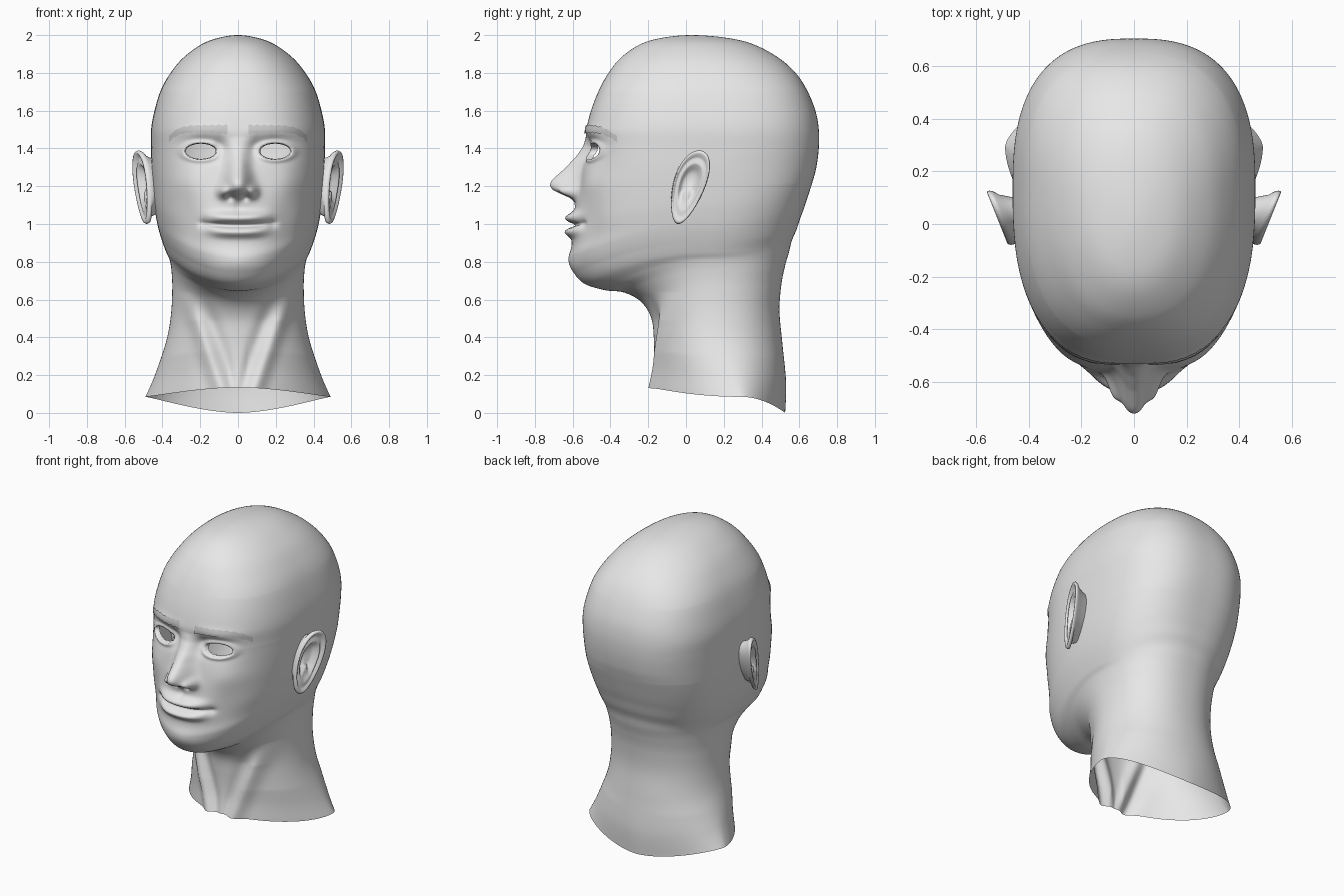
import bpy, bmesh, math
from mathutils import Vector
from mathutils.bvhtree import BVHTree

if "Cube" in bpy.data.objects:
    bpy.data.objects.remove(bpy.data.objects["Cube"])

def material(name, v):
    m = bpy.data.materials.new(name)
    m.diffuse_color = (v, v, v, 1)
    m.use_nodes = True
    m.node_tree.nodes["Principled BSDF"].inputs["Base Color"].default_value = m.diffuse_color
    return m

skin = material("light grey skin", 0.8)
hair = material("mid grey brow", 0.6)

def finish(bm, name, mat):
    me = bpy.data.meshes.new(name)
    bm.to_mesh(me)
    ob = bpy.data.objects.new(name, me)
    bpy.context.collection.objects.link(ob)
    me.materials.append(mat)
    for p in me.polygons:
        p.use_smooth = True
    return ob

def table(pts, v):
    """Linear look-up in a short table of (key, value)."""
    if v <= pts[0][0]:
        return pts[0][1]
    for (a, p), (b, q) in zip(pts, pts[1:]):
        if v <= b:
            return p + (q - p) * (v - a) / (b - a)
    return pts[-1][1]

def gauss(x, z, cx, cz, rx, rz):
    return math.exp(-((x - cx) / rx) ** 2 - ((z - cz) / rz) ** 2)

def catmull(p0, p1, p2, p3, t):
    return [0.5 * (2 * b + (c - a) * t + (2 * a - 5 * b + 4 * c - d) * t * t
                   + (3 * b - a - 3 * c + d) * t ** 3)
            for a, b, c, d in zip(p0, p1, p2, p3)]

# Tilted rings of neck and jaw: front z, front y, side z, half width, side y, back z, back y
NECK = [
    (.135, -.185, .085, .49, .29, .0, .525), (.25, -.17, .2, .44, .25, .16, .53),
    (.39, -.17, .38, .38, .18, .37, .51), (.505, -.185, .52, .355, .16, .54, .495),
    (.59, -.24, .66, .348, .15, .68, .505), (.638, -.33, .75, .352, .14, .78, .525),
    (.65, -.43, .81, .362, .12, .85, .545), (.685, -.54, .85, .38, .1, .91, .56),
    (.75, -.597, .91, .402, .1, .97, .585), (.82, -.615, .97, .42, .1, 1.03, .605),
    (.89, -.605, 1.03, .433, .1, 1.09, .627), (1.0, -.6, 1.11, .445, .1, 1.16, .65),
    (1.15, -.578, 1.21, .453, .1, 1.23, .672)]
# Level rings of the skull: z, front y, half width, side y, back y
SKULL = [
    (1.3, -.55, .458, .1, .69), (1.4, -.533, .46, .12, .703), (1.5, -.527, .46, .13, .703),
    (1.6, -.503, .442, .13, .685), (1.71, -.46, .408, .13, .64), (1.8, -.41, .357, .12, .58),
    (1.88, -.345, .29, .1, .49), (1.95, -.245, .195, .07, .36), (1.985, -.13, .105, .05, .22),
    (2.0, .03, .0, .03, .03), (1.985, .22, -.105, .05, -.13)]
KEYS = NECK + [(z, yf, z, w, ym, z, yb) for z, yf, w, ym, yb in SKULL]
EYE = (.197, 1.385, .085, .043)

def eye_r(x, z):
    return math.hypot((abs(x) - EYE[0]) / EYE[2], (z - EYE[1]) / EYE[3])

NOSE_H = [(1.09, 0), (1.12, .012), (1.14, .04), (1.165, .1), (1.185, .14), (1.21, .155),
          (1.235, .145), (1.3, .085), (1.36, .042), (1.41, .014), (1.46, 0)]
NOSE_W = [(1.12, .085), (1.2, .07), (1.3, .056), (1.42, .05)]

def relief(x, z):
    """Outward height of the facial features."""
    X = abs(x)
    if z < .66:  # neck tendons running from ear to collar
        fade = min(1, max(0, (.64 - z) / .15))
        c = .1 + (z - .15) * .36
        return fade * (.03 * math.exp(-((X - c) / .045) ** 2)
                       - .015 * math.exp(-((X - c + .085) / .04) ** 2) * min(1, X / .05))
    h = table(NOSE_H, z) * math.exp(-(X / table(NOSE_W, z)) ** 2.4)
    h += .05 * gauss(X, z, .078, 1.172, .028, .03)            # nostril wings
    h -= .03 * gauss(X, z, .04, 1.14, .02, .014)              # nostrils
    h -= .035 * gauss(X, z, .18, 1.4, .1, .06)                # eye sockets
    h -= .022 * gauss(X, z, .095, 1.4, .035, .05)
    h += .012 * gauss(X, z, .2, 1.49, .13, .035)              # brow ridge
    h += .016 * math.exp(-((eye_r(x, z) - 1.1) / .28) ** 2)   # eyelids
    h += .014 * gauss(X, z, .27, 1.22, .09, .08)              # cheekbones
    h -= .012 * gauss(X, z, .25, 1.0, .07, .1)
    m = z - .3 * X * X                                        # mouth bends up slightly
    wide = math.exp(-(X / .15) ** 4)
    h += wide * (.045 * math.exp(-((m - 1.033) / .027) ** 2)
                 + .04 * math.exp(-((m - .957) / .027) ** 2))
    h -= .03 * math.exp(-(X / .175) ** 6 - ((m - .993) / .011) ** 2)
    h -= .014 * gauss(X, z, .185, 1.0, .025, .025)
    h -= .008 * gauss(X, z, 0, 1.09, .018, .035)              # philtrum
    h += .008 * gauss(X, z, 0, .8, .1, .05)                   # chin
    return h

FRONT_N = [(.085, 1.7), (.3, 2), (.9, 2.05), (1.15, 2.3), (1.4, 2.6), (1.7, 2.6), (1.98, 2.1)]
BACK_N = [(.085, 1.7), (.3, 2.1), (.8, 2.3), (1.2, 2.7), (1.7, 2.6), (1.98, 2.1)]

# Head and neck: spline through the rings, denser at the face
def build_head():
    bm = bmesh.new()
    N, SUB = 200, 14
    rings = []
    last = len(KEYS) - 2
    for i in range(last):
        for k in range(SUB):
            rings.append(catmull(KEYS[max(i - 1, 0)], KEYS[i], KEYS[i + 1], KEYS[i + 2], k / SUB))
    grid = []
    for zf, yf, zm, w, ym, zb, yb in rings:
        nf, nb = table(FRONT_N, zm), table(BACK_N, zm)
        row = []
        for j in range(N):
            u = 2 * math.pi * j / N
            t = u - .5 * math.sin(u)
            s, c = math.sin(t), math.cos(t)
            n = nf if c > 0 else nb
            r = (abs(s) ** n + abs(c) ** n) ** (-1 / n)
            f = abs(c * r)
            ye, ze = (yf, zf) if c > 0 else (yb, zb)
            x, y, z = w * s * r, ym + (ye - ym) * f, zm + (ze - zm) * f * f
            if c > 0 and z < 1.65:
                y -= relief(x, z) * min(1, f * 2.5)
            row.append(bm.verts.new((x, y, z)))
        grid.append(row)
    for a, b in zip(grid, grid[1:]):
        for j in range(N):
            k = (j + 1) % N
            bm.faces.new((a[j], a[k], b[k], b[j]))
    top = bm.verts.new((0, .03, 2))
    for j in range(N):
        bm.faces.new((grid[-1][j], grid[-1][(j + 1) % N], top))
    # open eye holes with a clean rim turned inwards
    hole = []
    for f in bm.faces:
        p = f.calc_center_median()
        if p.y < -.2 and eye_r(p.x, p.z) < 1:
            hole.append(f)
    bmesh.ops.delete(bm, geom=hole, context='FACES')
    rim = [e for e in bm.edges if e.is_boundary and e.verts[0].co.z > 1]

    def scale_to(v, k):
        r = eye_r(v.co.x, v.co.z)
        sx = math.copysign(EYE[0], v.co.x)
        v.co.x = sx + (v.co.x - sx) * k / r
        v.co.z = EYE[1] + (v.co.z - EYE[1]) * k / r
    for v in {v for e in rim for v in e.verts}:
        scale_to(v, 1)
    new = bmesh.ops.extrude_edge_only(bm, edges=rim)["geom"]
    for v in new:
        if isinstance(v, bmesh.types.BMVert):
            v.co.y += .035
            scale_to(v, .93)
    bmesh.ops.recalc_face_normals(bm, faces=bm.faces)
    tree = BVHTree.FromBMesh(bm)
    finish(bm, "head", skin)
    bm.free()
    return tree

# Ear: dished egg-shaped shell, rim folded back to the head
EAR = [(.15, -.045), (.35, -.045), (.5, -.036), (.6, -.01), (.68, -.006), (.76, -.016),
       (.84, -.012), (.91, .004), (.97, .003), (1, -.008), (.97, -.022), (.86, -.04), (.72, None)]

def build_ear(side, name):
    bm = bmesh.new()
    M = 56
    def ear_point(a, r, dx):
        sz, cy = math.sin(a), math.cos(a)
        y = .015 + .055 * sz * r + (.087 + .02 * sz) * cy * r
        z = 1.195 + .195 * sz * r
        if dx is None:
            return (side * .43, y, z)
        if dx < -.005 and r < .9 and sz < -.3:   # flat lobe
            dx *= max(.3, 1 + (sz + .3) * 1.2)
        return (side * (.475 + .4 * (y + .08) + dx), y, z)
    rows = [[bm.verts.new(ear_point(2 * math.pi * j / M, r, dx)) for j in range(M)]
            for r, dx in EAR]
    bm.faces.new(rows[0])
    for a, b in zip(rows, rows[1:]):
        for j in range(M):
            k = (j + 1) % M
            bm.faces.new((a[j], a[k], b[k], b[j]))
    bmesh.ops.recalc_face_normals(bm, faces=bm.faces)
    f = max(bm.faces, key=lambda q: len(q.verts))
    if f.normal.x * side < 0:
        bmesh.ops.reverse_faces(bm, faces=bm.faces)
    finish(bm, name, skin)
    bm.free()

# Eyebrow: thin scalloped strip lying on the brow
BROW = [(.055, 1.5), (.15, 1.502), (.24, 1.503), (.3, 1.495), (.34, 1.475), (.365, 1.45)]

def build_brow(side, name, tree):
    bm = bmesh.new()
    rows = []
    for i in range(41):
        x = .055 + .31 * i / 40
        mid = table(BROW, x)
        half = (.024 - .008 * i / 40) * (1 + .15 * math.sin(i * 1.3))
        row = []
        for k in range(5):
            z = mid + half * (k / 2 - 1)
            hit = tree.ray_cast(Vector((side * x, -2, z)), Vector((0, 1, 0)))[0]
            row.append(bm.verts.new((side * x, hit.y - .007, z)))
        rows.append(row)
    for a, b in zip(rows, rows[1:]):
        for k in range(4):
            q = (a[k], b[k], b[k + 1], a[k + 1])
            bm.faces.new(q if side > 0 else q[::-1])
    finish(bm, name, hair)
    bm.free()

head_tree = build_head()
for side, label in ((1, "left"), (-1, "right")):
    build_ear(side, label + "_ear")
    build_brow(side, label + "_eyebrow", head_tree)
